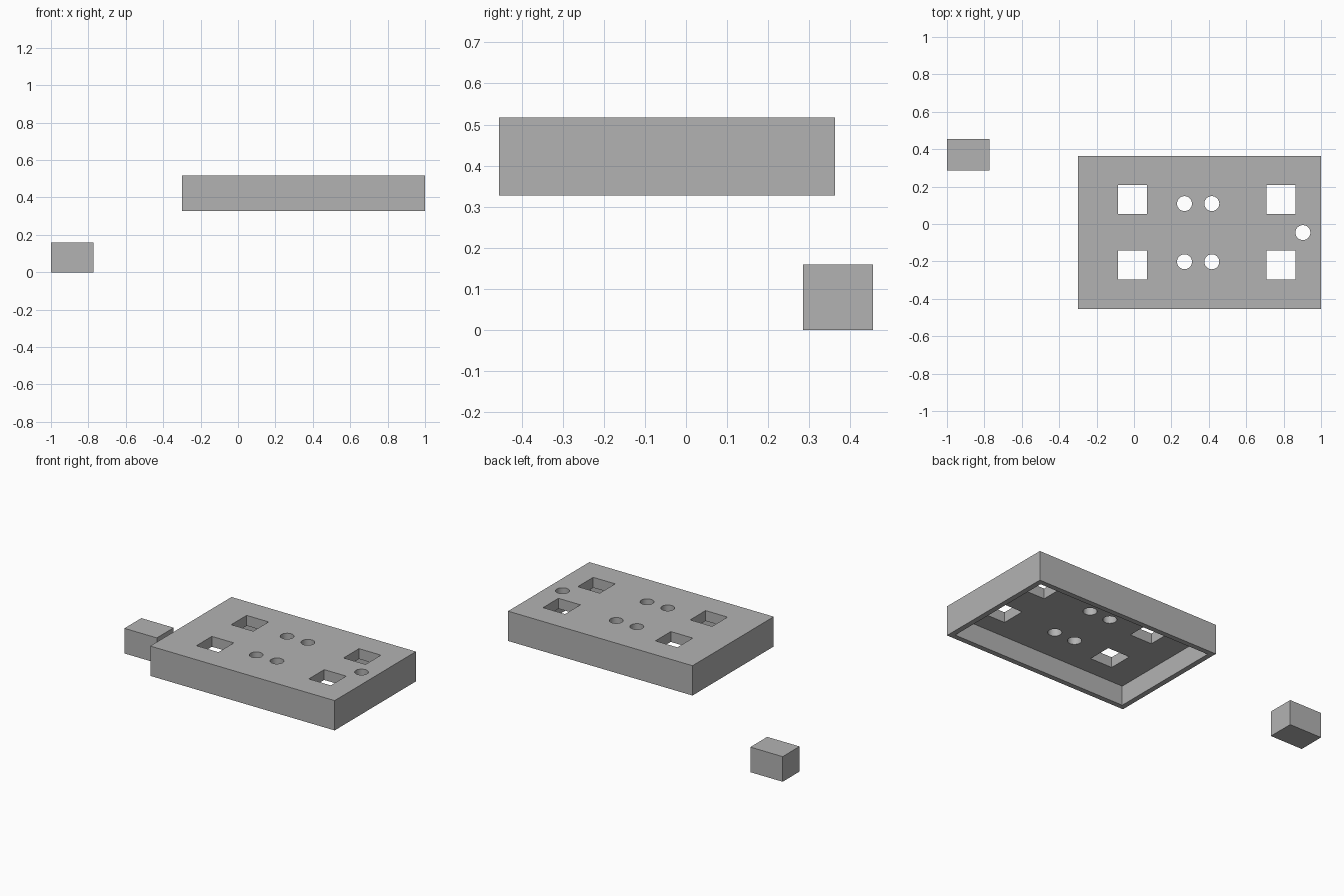
import bpy
import math

if "Cube" in bpy.data.objects:
    bpy.data.objects.remove(bpy.data.objects["Cube"])

grey = bpy.data.materials.new("plain grey")
grey.diffuse_color = (0.45, 0.45, 0.45, 1)
grey.use_nodes = True
grey.node_tree.nodes["Principled BSDF"].inputs["Base Color"].default_value = grey.diffuse_color


def box(name, lo, hi):
    """Box between two opposite corners."""
    centre = [(a + b) / 2 for a, b in zip(lo, hi)]
    bpy.ops.mesh.primitive_cube_add(size=1, location=centre)
    ob = bpy.context.object
    ob.name = name
    ob.scale = [b - a for a, b in zip(lo, hi)]
    bpy.ops.object.transform_apply(location=False, rotation=False, scale=True)
    ob.data.materials.append(grey)
    return ob


def rod(name, x, y, r=0.04):
    """Vertical round cutter through the lid."""
    bpy.ops.mesh.primitive_cylinder_add(vertices=32, radius=r, depth=0.3, location=(x, y, 0.5))
    ob = bpy.context.object
    ob.name = name
    ob.data.materials.append(grey)
    return ob


def cut(target, cutter):
    """Subtract the cutter and remove it."""
    mod = target.modifiers.new("cut", 'BOOLEAN')
    mod.operation = 'DIFFERENCE'
    mod.solver = 'EXACT'
    mod.object = cutter
    bpy.context.view_layer.objects.active = target
    bpy.ops.object.modifier_apply(modifier=mod.name)
    bpy.data.objects.remove(cutter, do_unlink=True)


# Small loose block
box("small_block", (-1, 0.285, 0), (-0.772, 0.455, 0.16))

# Lid: open below, with thin side walls
X0, X1, Y0, Y1, Z0, Z1 = -0.3, 1.0, -0.455, 0.363, 0.327, 0.517
WALL, TOP = 0.033, 0.066
lid = box("lid", (X0, Y0, Z0), (X1, Y1, Z1))
cut(lid, box("cavity", (X0 + WALL, Y0 + WALL, Z0 - 0.1), (X1 - WALL, Y1 - WALL, Z1 - TOP)))

# Square openings near the four corners
for x in (-0.007, 0.785):
    for y in (0.13, -0.22):
        h = 0.0775
        cut(lid, box("square_hole", (x - h, y - h, 0.4), (x + h, y + h, 0.6)))

# Round holes: two pairs in the middle, one at the end
for x, y in [(0.27, 0.109), (0.416, 0.109), (0.27, -0.202), (0.416, -0.202), (0.903, -0.046)]:
    cut(lid, rod("round_hole", x, y))

bpy.ops.object.select_all(action='DESELECT')
lid.select_set(True)
bpy.context.view_layer.objects.active = lid
bpy.ops.object.shade_smooth_by_angle(angle=math.radians(30))
